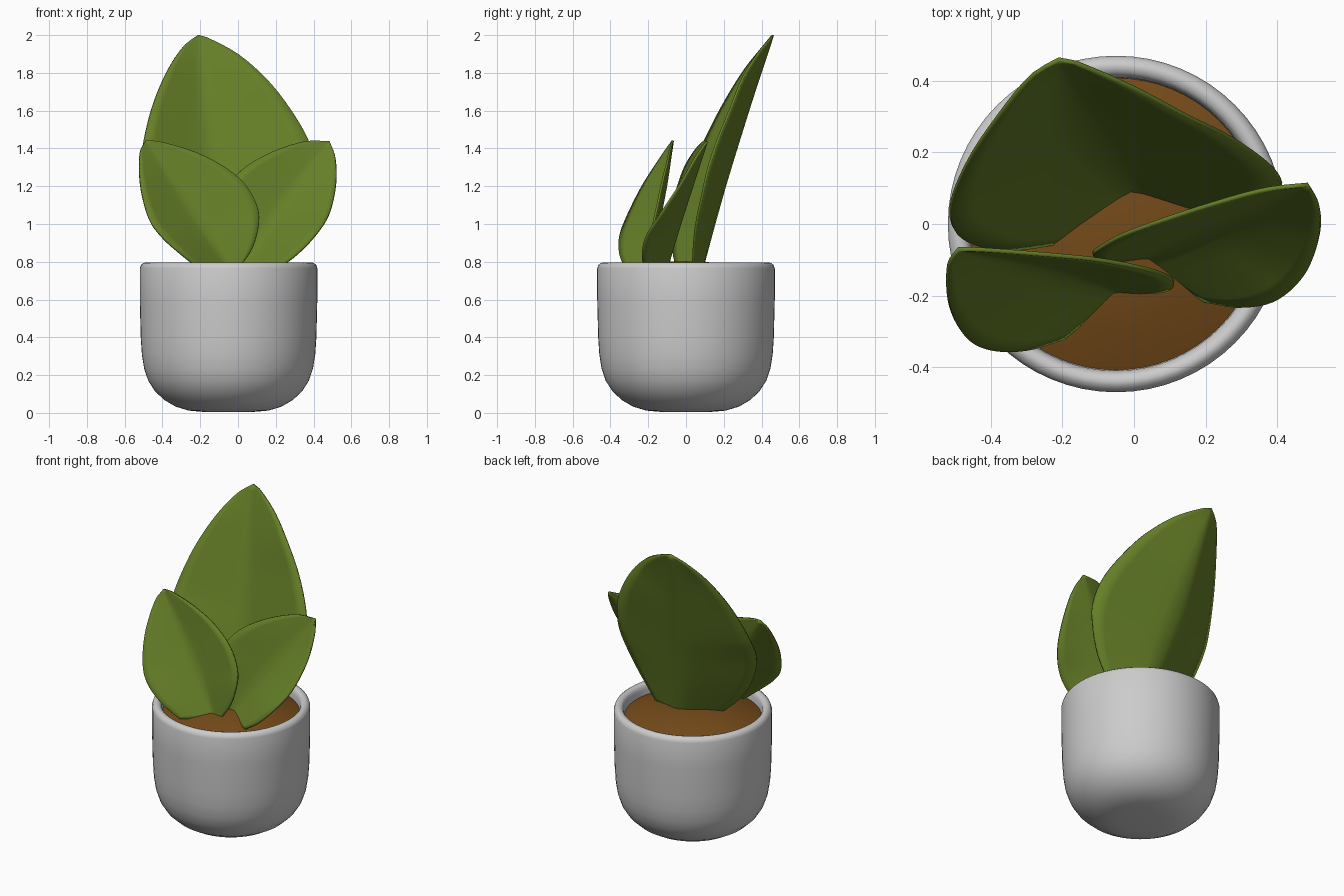
import bpy, bmesh, math
from mathutils import Vector

if "Cube" in bpy.data.objects:
    bpy.data.objects.remove(bpy.data.objects["Cube"])


def material(name, color):
    m = bpy.data.materials.new(name)
    m.diffuse_color = (*color, 1)
    m.use_nodes = True
    m.node_tree.nodes["Principled BSDF"].inputs["Base Color"].default_value = m.diffuse_color
    return m


def finish(name, bm, mat=None, angle=60):
    bmesh.ops.remove_doubles(bm, verts=bm.verts, dist=0.0005)
    bmesh.ops.recalc_face_normals(bm, faces=bm.faces)
    me = bpy.data.meshes.new(name)
    bm.to_mesh(me)
    bm.free()
    ob = bpy.data.objects.new(name, me)
    bpy.context.collection.objects.link(ob)
    if mat:
        me.materials.append(mat)
    bpy.ops.object.select_all(action='DESELECT')
    bpy.context.view_layer.objects.active = ob
    ob.select_set(True)
    bpy.ops.object.shade_smooth_by_angle(angle=math.radians(angle))
    return ob


def sample(points, n):
    """Smooth curve through the points, resampled evenly by length."""
    p = [Vector(q) for q in points]
    p = [2 * p[0] - p[1]] + p + [2 * p[-1] - p[-2]]
    dense = []
    for i in range(1, len(p) - 2):
        a, b, c, d = p[i - 1:i + 3]
        for k in range(20):
            t = k / 20
            dense.append(0.5 * (2 * b + (c - a) * t + (2 * a - 5 * b + 4 * c - d) * t * t
                                + (3 * b - a - 3 * c + d) * t ** 3))
    dense.append(p[-2])
    dist = [0]
    for a, b in zip(dense, dense[1:]):
        dist.append(dist[-1] + (b - a).length)
    out, j = [], 0
    for i in range(n + 1):
        target = dist[-1] * i / n
        while j < len(dist) - 2 and dist[j + 1] < target:
            j += 1
        f = (target - dist[j]) / max(dist[j + 1] - dist[j], 1e-9)
        out.append(dense[j].lerp(dense[j + 1], min(f, 1)))
    return out


def lathe(name, profile, cx, mat=None):
    bm = bmesh.new()
    pts = [(cx + r, 0, z) for r, z in profile]
    vs = [bm.verts.new(p) for p in pts]
    es = [bm.edges.new(e) for e in zip(vs, vs[1:])]
    bmesh.ops.spin(bm, geom=vs + es, cent=(cx, 0, 0), axis=(0, 0, 1),
                   angle=math.tau, steps=64)
    return finish(name, bm, mat)


def leaf(name, left, mid, right, mat, rows=32, half=6):
    """Folded blade between two outline curves and a midrib, base to tip."""
    bm = bmesh.new()
    grid = []
    for l, m, r in zip(sample(left, rows), sample(mid, rows), sample(right, rows)):
        row = [l.lerp(m, k / half) for k in range(half)]
        row += [m.lerp(r, k / half) for k in range(half + 1)]
        # soften the fold
        row[half] = row[half] * 0.7 + (row[half - 1] + row[half + 1]) * 0.15
        grid.append([bm.verts.new(q) for q in row])
    for a, b in zip(grid, grid[1:]):
        for k in range(2 * half):
            bm.faces.new((a[k], a[k + 1], b[k + 1], b[k]))
    ob = finish(name, bm, mat)
    s = ob.modifiers.new("thickness", 'SOLIDIFY')
    s.thickness = 0.012
    s.offset = 0
    return ob


green = material("leaf_green", (0.13, 0.21, 0.02))
brown = material("soil_brown", (0.18, 0.07, 0.01))

# pot and soil
lathe("pot", [(0, 0.005), (0.14, 0.006), (0.21, 0.012), (0.28, 0.033), (0.34, 0.068),
              (0.39, 0.115), (0.425, 0.17), (0.447, 0.235), (0.459, 0.31), (0.465, 0.4),
              (0.47, 0.6), (0.47, 0.765), (0.464, 0.783), (0.45, 0.794), (0.44, 0.796),
              (0.425, 0.792), (0.415, 0.78), (0.41, 0.76), (0.405, 0.68)], -0.05)
lathe("soil", [(0.408, 0.725), (0.3, 0.765), (0.2, 0.788), (0.1, 0.8), (0, 0.803)], -0.05, brown)

# tall back leaf
leaf("back_leaf",
     [(-0.2, -0.05, 0.76), (-0.33, -0.07, 0.88), (-0.43, -0.06, 1.02), (-0.5, -0.02, 1.2),
      (-0.51, 0.06, 1.36), (-0.46, 0.18, 1.6), (-0.38, 0.3, 1.8), (-0.29, 0.41, 1.94),
      (-0.21, 0.46, 2.0)],
     [(0, 0.09, 0.76), (-0.11, 0.215, 1.2), (-0.17, 0.335, 1.6), (-0.21, 0.46, 2.0)],
     [(0.18, 0.035, 0.76), (0.32, 0.05, 0.97), (0.4, 0.09, 1.17), (0.41, 0.12, 1.3),
      (0.37, 0.17, 1.45), (0.27, 0.24, 1.62), (0.15, 0.3, 1.77), (0, 0.38, 1.9),
      (-0.16, 0.45, 1.985), (-0.21, 0.46, 2.0)], green)

# short front leaves
leaf("front_left_leaf",
     [(-0.2, -0.32, 0.76), (-0.3, -0.35, 0.84), (-0.4, -0.35, 0.93), (-0.47, -0.315, 1.03),
      (-0.515, -0.23, 1.2), (-0.52, -0.12, 1.37), (-0.49, -0.07, 1.44)],
     [(-0.04, -0.19, 0.76), (-0.28, -0.115, 1.13), (-0.49, -0.07, 1.44)],
     [(0, -0.19, 0.76), (0.075, -0.187, 0.87), (0.11, -0.172, 1.0), (0.1, -0.15, 1.1),
      (0.03, -0.125, 1.22), (-0.1, -0.1, 1.32), (-0.25, -0.085, 1.39),
      (-0.42, -0.072, 1.437), (-0.49, -0.07, 1.44)], green)
leaf("front_right_leaf",
     [(-0.02, -0.1, 0.76), (-0.09, -0.1, 0.88), (-0.115, -0.085, 1.0), (-0.1, -0.07, 1.1),
      (-0.04, -0.035, 1.22), (0.05, 0, 1.31), (0.2, 0.05, 1.39), (0.36, 0.095, 1.437),
      (0.485, 0.11, 1.437)],
     [(0.02, -0.1, 0.76), (0.26, 0.015, 1.13), (0.485, 0.11, 1.437)],
     [(0.2, -0.215, 0.76), (0.3, -0.23, 0.83), (0.4, -0.21, 0.93), (0.48, -0.135, 1.05),
      (0.518, -0.03, 1.21), (0.515, 0.05, 1.35), (0.485, 0.11, 1.437)], green)
